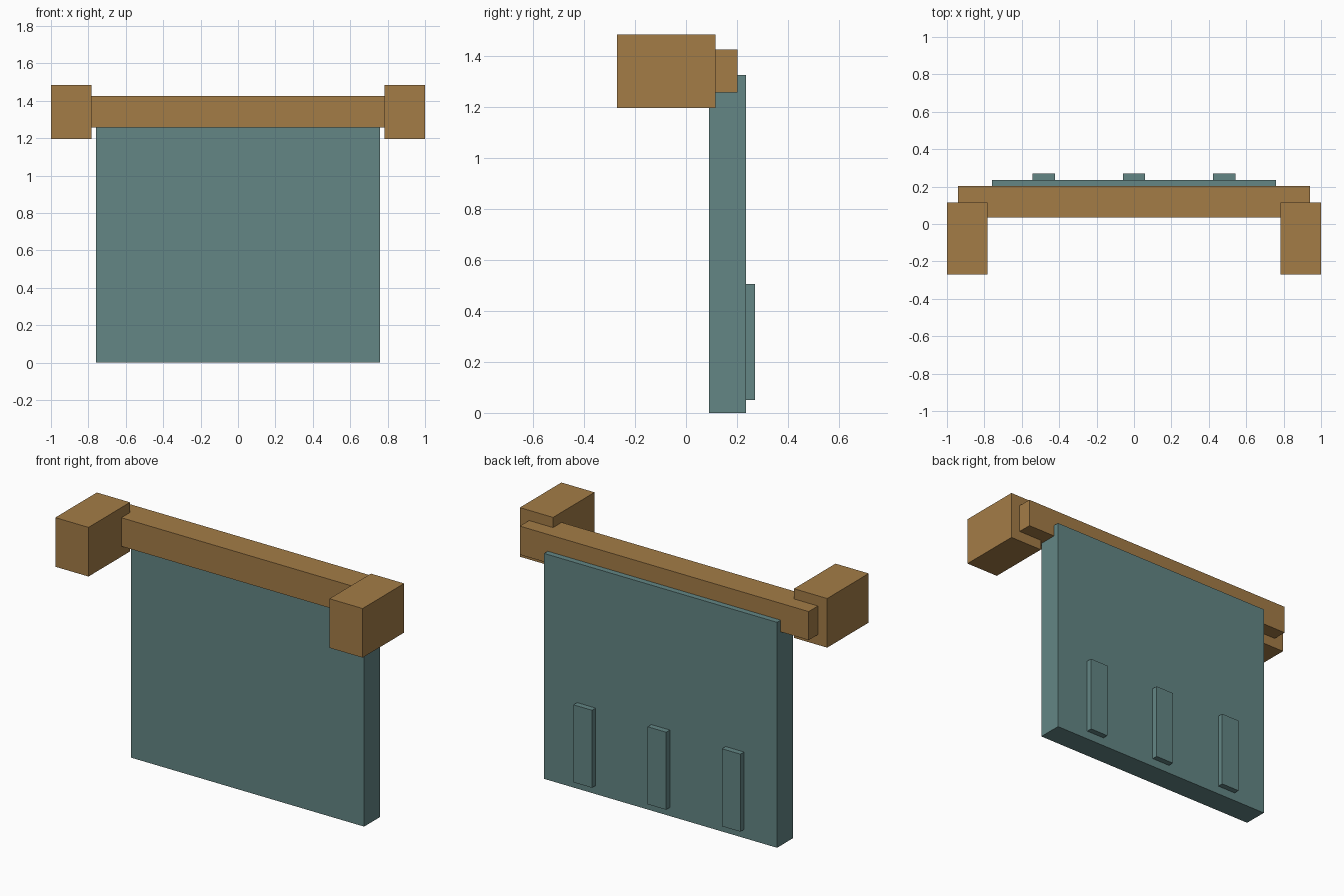
import bpy
import bmesh
from mathutils import Vector

if "Cube" in bpy.data.objects:
    bpy.data.objects.remove(bpy.data.objects["Cube"], do_unlink=True)


def make_material(name, color):
    mat = bpy.data.materials.new(name)
    mat.use_nodes = True
    mat.diffuse_color = color
    bsdf = next(n for n in mat.node_tree.nodes if n.type == 'BSDF_PRINCIPLED')
    bsdf.inputs["Base Color"].default_value = color
    bsdf.inputs["Roughness"].default_value = 0.8
    return mat


def box(name, low, high, mat):
    """Axis-aligned box between two opposite corners."""
    low, high = Vector(low), Vector(high)
    size = high - low
    bm = bmesh.new()
    bmesh.ops.create_cube(bm, size=1)
    bmesh.ops.scale(bm, vec=size, verts=bm.verts)
    mesh = bpy.data.meshes.new(name)
    bm.to_mesh(mesh)
    bm.free()
    mesh.materials.append(mat)
    obj = bpy.data.objects.new(name, mesh)
    obj.location = (low + high) / 2
    bpy.context.collection.objects.link(obj)
    return obj


wood = make_material("brown wood", (0.37, 0.202, 0.062, 1))
cloth = make_material("dull teal", (0.125, 0.237, 0.232, 1))

# Hanging panel and the beam that carries it
box("panel", (-0.758, 0.09, 0), (0.758, 0.236, 1.326), cloth)
box("beam", (-0.94, 0.036, 1.257), (0.94, 0.202, 1.425), wood)

# End blocks reaching forward
for name, side in (("left_block", 1), ("right_block", -1)):
    x0, x1 = sorted((side * 0.784, side * 1.0))
    box(name, (x0, -0.27, 1.196), (x1, 0.116, 1.485), wood)

# Raised strips low on the back of the panel
for name, x in (("right_strip", -0.483), ("middle_strip", 0), ("left_strip", 0.483)):
    box(name, (x - 0.06, 0.226, 0.05), (x + 0.06, 0.27, 0.506), cloth)
